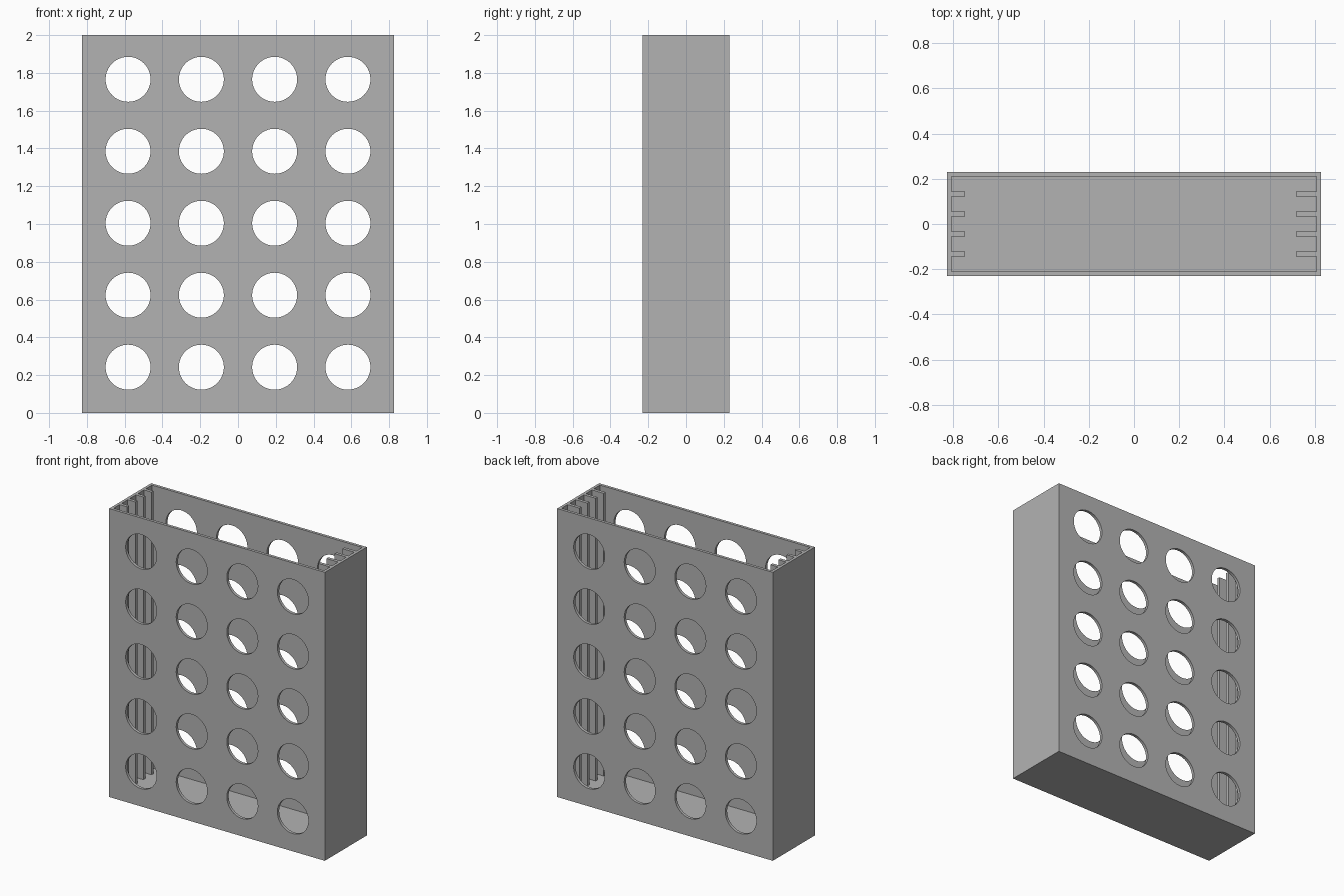
import bpy
import bmesh
from mathutils import Matrix, Vector

if "Cube" in bpy.data.objects:
    bpy.data.objects.remove(bpy.data.objects["Cube"], do_unlink=True)

HALF_X, HALF_Y, HEIGHT = 0.827, 0.23, 2.0
WALL, FLOOR = 0.02, 0.04
RIB = 0.022

grey = bpy.data.materials.new("plain grey")
grey.use_nodes = True
colour = (0.45, 0.45, 0.45, 1)
grey.diffuse_color = colour
grey.node_tree.nodes["Principled BSDF"].inputs["Base Color"].default_value = colour


def add_box(bm, low, high):
    low, high = Vector(low), Vector(high)
    place = Matrix.Translation((low + high) / 2) @ Matrix.Diagonal((*(high - low), 1))
    bmesh.ops.create_cube(bm, size=1, matrix=place)


def make_object(name, bm):
    mesh = bpy.data.meshes.new(name)
    bm.to_mesh(mesh)
    bm.free()
    mesh.materials.append(grey)
    obj = bpy.data.objects.new(name, mesh)
    bpy.context.collection.objects.link(obj)
    return obj


def cut(obj, cutter):
    mod = obj.modifiers.new("cut", "BOOLEAN")
    mod.operation = "DIFFERENCE"
    mod.solver = "EXACT"
    mod.object = cutter
    bpy.context.view_layer.objects.active = obj
    bpy.ops.object.modifier_apply(modifier=mod.name)
    bpy.data.objects.remove(cutter, do_unlink=True)


# Open-topped case
bm = bmesh.new()
add_box(bm, (-HALF_X, -HALF_Y, 0), (HALF_X, HALF_Y, HEIGHT))
case = make_object("case", bm)

# Hollow interior
bm = bmesh.new()
add_box(bm, (WALL - HALF_X, WALL - HALF_Y, FLOOR),
        (HALF_X - WALL, HALF_Y - WALL, HEIGHT + 0.2))
cut(case, make_object("hollow_cutter", bm))

# Grid of round holes through the front and back walls
bm = bmesh.new()
for column in range(4):
    for row in range(5):
        centre = ((column - 1.5) * 0.388, 0, 1.004 + (row - 2) * 0.381)
        place = Matrix.Translation(centre) @ Matrix.Rotation(1.5707963, 4, "X")
        bmesh.ops.create_cone(bm, cap_ends=True, segments=64, radius1=0.119,
                              radius2=0.119, depth=1, matrix=place)
cut(case, make_object("hole_cutter", bm))

# Guide ribs on the inside of each end wall; the left set is deeper
for name, side, depth in (("left_ribs", 1, 0.09), ("right_ribs", -1, 0.058)):
    bm = bmesh.new()
    wall_x = side * (HALF_X - WALL / 2)
    tip_x = side * (HALF_X - WALL - depth)
    for i in range(4):
        y = (i - 1.5) * 0.089
        add_box(bm, (min(wall_x, tip_x), y - RIB / 2, FLOOR / 2),
                (max(wall_x, tip_x), y + RIB / 2, HEIGHT))
    make_object(name, bm)

# Round hole edges smooth, flat walls crisp
bpy.ops.object.select_all(action="DESELECT")
case.select_set(True)
bpy.context.view_layer.objects.active = case
bpy.ops.object.shade_smooth_by_angle()
